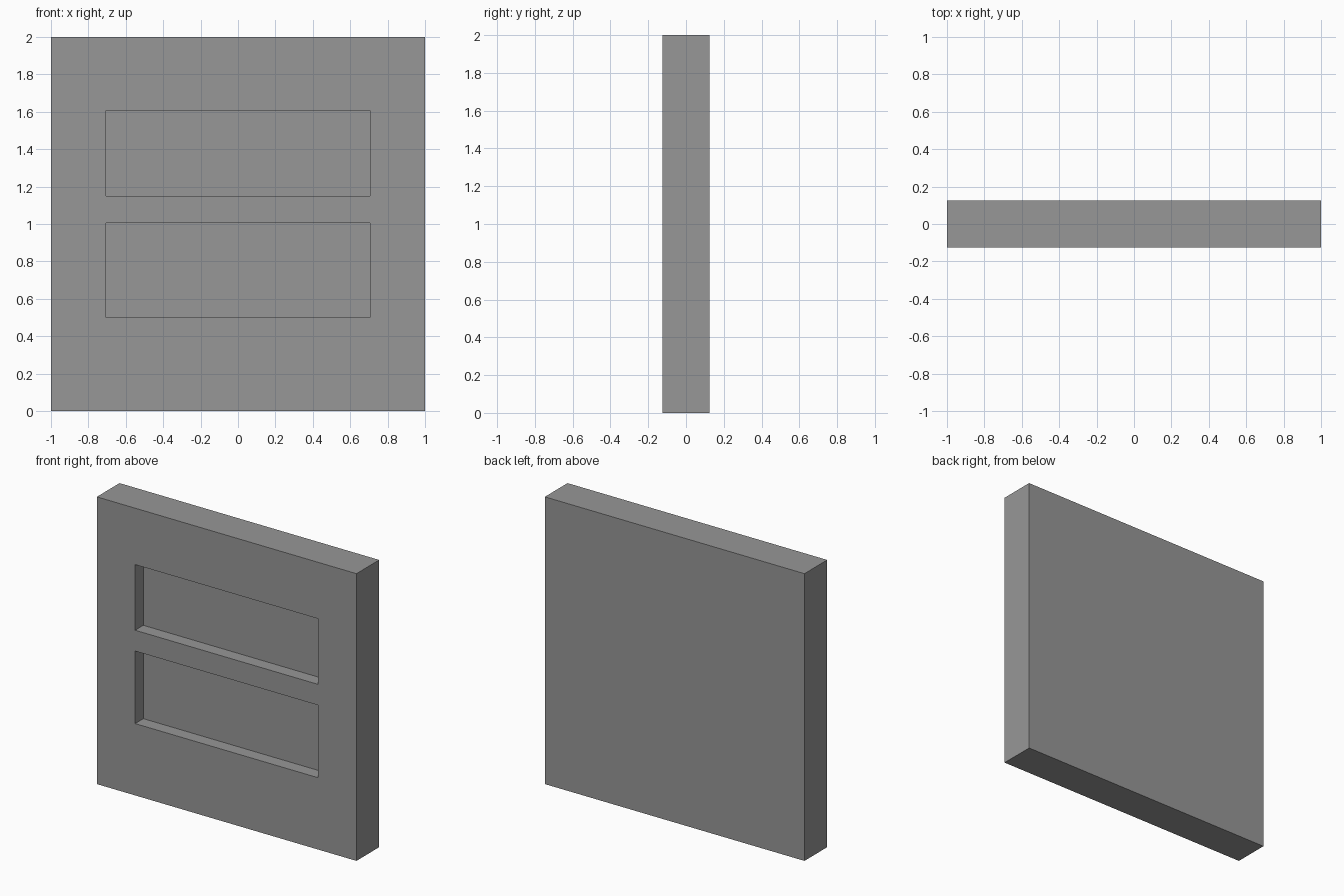
import bpy
import bmesh
from mathutils import Matrix, Vector

cube = bpy.data.objects.get("Cube")
if cube:
    bpy.data.objects.remove(cube, do_unlink=True)

THICK, HALF_W, DEPTH = 0.25, 0.705, 0.09
RECESSES = [(0.50, 1.005), (1.15, 1.607)]  # bottom and top of each pocket

# Single plain grey
grey = bpy.data.materials.new("plain grey")
grey.use_nodes = True
colour = (0.31, 0.31, 0.31, 1)
grey.diffuse_color = colour
grey.node_tree.nodes["Principled BSDF"].inputs["Base Color"].default_value = colour

# Square slab
bm = bmesh.new()
bmesh.ops.create_cube(bm, size=1, matrix=Matrix.Translation((0, 0, 1)) @ Matrix.Diagonal((2, THICK, 2, 1)))


def front_faces():
    return [f for f in bm.faces if f.normal.y < -0.9]


def cut_front(point, normal):
    faces = front_faces()
    edges = {e for f in faces for e in f.edges}
    verts = {v for f in faces for v in f.verts}
    bmesh.ops.bisect_plane(bm, geom=faces + list(edges) + list(verts),
                           plane_co=Vector(point), plane_no=Vector(normal))
    bm.normal_update()


# Outline the pockets on the front face
bm.normal_update()
for x in (-HALF_W, HALF_W):
    cut_front((x, 0, 0), (1, 0, 0))
for span in RECESSES:
    for z in span:
        cut_front((0, 0, z), (0, 0, 1))

# Sink the pockets into the slab
for low, high in RECESSES:
    pocket = [f for f in front_faces()
              if abs(f.calc_center_median().x) < HALF_W
              and low < f.calc_center_median().z < high]
    result = bmesh.ops.extrude_face_region(bm, geom=pocket)
    moved = [g for g in result["geom"] if isinstance(g, bmesh.types.BMVert)]
    bmesh.ops.translate(bm, verts=moved, vec=(0, DEPTH, 0))
    bmesh.ops.delete(bm, geom=[f for f in pocket if f.is_valid], context="FACES_ONLY")
    bm.normal_update()

bmesh.ops.recalc_face_normals(bm, faces=bm.faces)
mesh = bpy.data.meshes.new("panel")
bm.to_mesh(mesh)
bm.free()
mesh.materials.append(grey)
panel = bpy.data.objects.new("recessed_panel", mesh)
bpy.context.collection.objects.link(panel)
